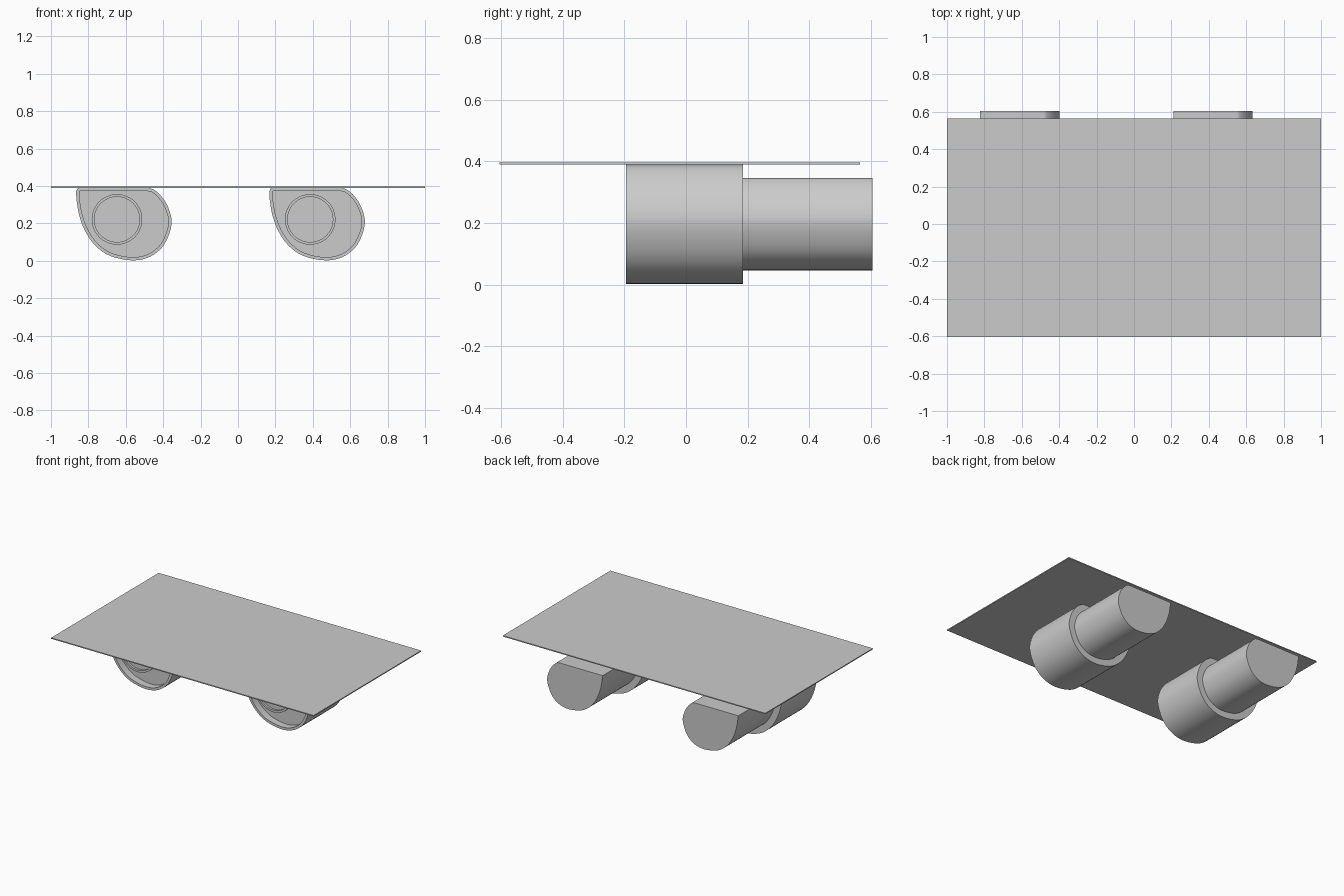
import bpy, bmesh, math
from mathutils import Vector

cube = bpy.data.objects.get("Cube")
if cube:
    bpy.data.objects.remove(cube)

grey = bpy.data.materials.new("plain grey")
grey.use_nodes = True
grey.diffuse_color = (0.6, 0.6, 0.6, 1)
grey.node_tree.nodes["Principled BSDF"].inputs["Base Color"].default_value = (0.6, 0.6, 0.6, 1)

FRONT, STEP, BACK = -0.195, 0.185, 0.605
RIM, RECESS = 0.017, 0.05
SPACING = 1.033

# Lower bowl of the pod, from the upper left corner round to the upper right
BOWL = [(-0.866, 0.37), (-0.862, 0.315), (-0.848, 0.24), (-0.818, 0.16),
        (-0.765, 0.083), (-0.684, 0.026), (-0.565, 0.002), (-0.47, 0.022),
        (-0.395, 0.086), (-0.355, 0.195), (-0.373, 0.285), (-0.41, 0.345),
        (-0.45, 0.38), (-0.485, 0.39)]
CORNER = [(-0.848, 0.39), (-0.86, 0.384)]


def smooth_path(points, steps=4):
    """Catmull-Rom curve through the points."""
    p = [Vector(q) for q in points]
    p = [2 * p[0] - p[1]] + p + [2 * p[-1] - p[-2]]
    out = []
    for a, b, c, d in zip(p, p[1:], p[2:], p[3:]):
        for i in range(steps):
            t = i / steps
            out.append(0.5 * (2 * b + (c - a) * t + (2 * a - 5 * b + 4 * c - d) * t ** 2
                              + (3 * b - a - 3 * c + d) * t ** 3))
    return out + [p[-2]]


def inward(path, dist, top):
    """Offset the bowl towards its inside and cut it flat at the top."""
    out = []
    for i, q in enumerate(path):
        t = (path[min(i + 1, len(path) - 1)] - path[max(i - 1, 0)]).normalized()
        n = q + Vector((-t.y, t.x)) * dist
        out.append(Vector((n.x, min(n.y, top))))
    return out


def finish(bm, name, smooth=True):
    bmesh.ops.recalc_face_normals(bm, faces=bm.faces)
    mesh = bpy.data.meshes.new(name)
    bm.to_mesh(mesh)
    bm.free()
    mesh.materials.append(grey)
    obj = bpy.data.objects.new(name, mesh)
    bpy.context.collection.objects.link(obj)
    if smooth:
        bpy.ops.object.select_all(action="DESELECT")
        obj.select_set(True)
        bpy.context.view_layer.objects.active = obj
        bpy.ops.object.shade_smooth_by_angle(angle=math.radians(30))
    return obj


def prism(outline, y0, y1, shift):
    """Extrude an x-z outline along y; returns the mesh and its front face."""
    bm = bmesh.new()
    front = bm.faces.new([bm.verts.new((q[0] + shift, y0, q[1])) for q in outline])
    back = bmesh.ops.extrude_face_region(bm, geom=[front], use_keep_orig=True)["geom"]
    moved = [v for v in back if isinstance(v, bmesh.types.BMVert)]
    bmesh.ops.translate(bm, verts=moved, vec=(0, y1 - y0, 0))
    bmesh.ops.recalc_face_normals(bm, faces=bm.faces)
    return bm, front


def sink(bm, face, width, depth):
    """Inset a front face and push it back, leaving a rim."""
    bmesh.ops.inset_region(bm, faces=[face], thickness=width, use_even_offset=True)
    walls = bmesh.ops.extrude_discrete_faces(bm, faces=[face])["faces"]
    bmesh.ops.translate(bm, verts=list(walls[0].verts), vec=(0, depth, 0))


bowl = smooth_path(BOWL)
for side, shift in (("right", 0), ("left", SPACING)):
    # Pod with a recessed front
    bm, front = prism(bowl + CORNER, FRONT, STEP, shift)
    sink(bm, front, RIM, RECESS)
    finish(bm, side + "_pod")

    # Narrower rear body
    bm, _ = prism(inward(bowl, 0.044, 0.346), STEP - 0.002, BACK, shift)
    finish(bm, side + "_rear_body")

    # Round dial with a raised bezel
    turn = [i * math.tau / 64 for i in range(64)]
    circle = [(-0.647 + 0.135 * math.cos(a), 0.221 + 0.135 * math.sin(a)) for a in turn]
    bm, front = prism(circle, FRONT + RECESS - 0.02, FRONT + RECESS + 0.01, shift)
    sink(bm, front, 0.014, 0.015)
    finish(bm, side + "_dial")

# Thin flat top panel
bm = bmesh.new()
bmesh.ops.create_cube(bm, size=1)
bmesh.ops.scale(bm, verts=bm.verts, vec=(2, 1.17, 0.007))
bmesh.ops.translate(bm, verts=bm.verts, vec=(0, -0.02, 0.3925))
finish(bm, "top_panel", smooth=False)
